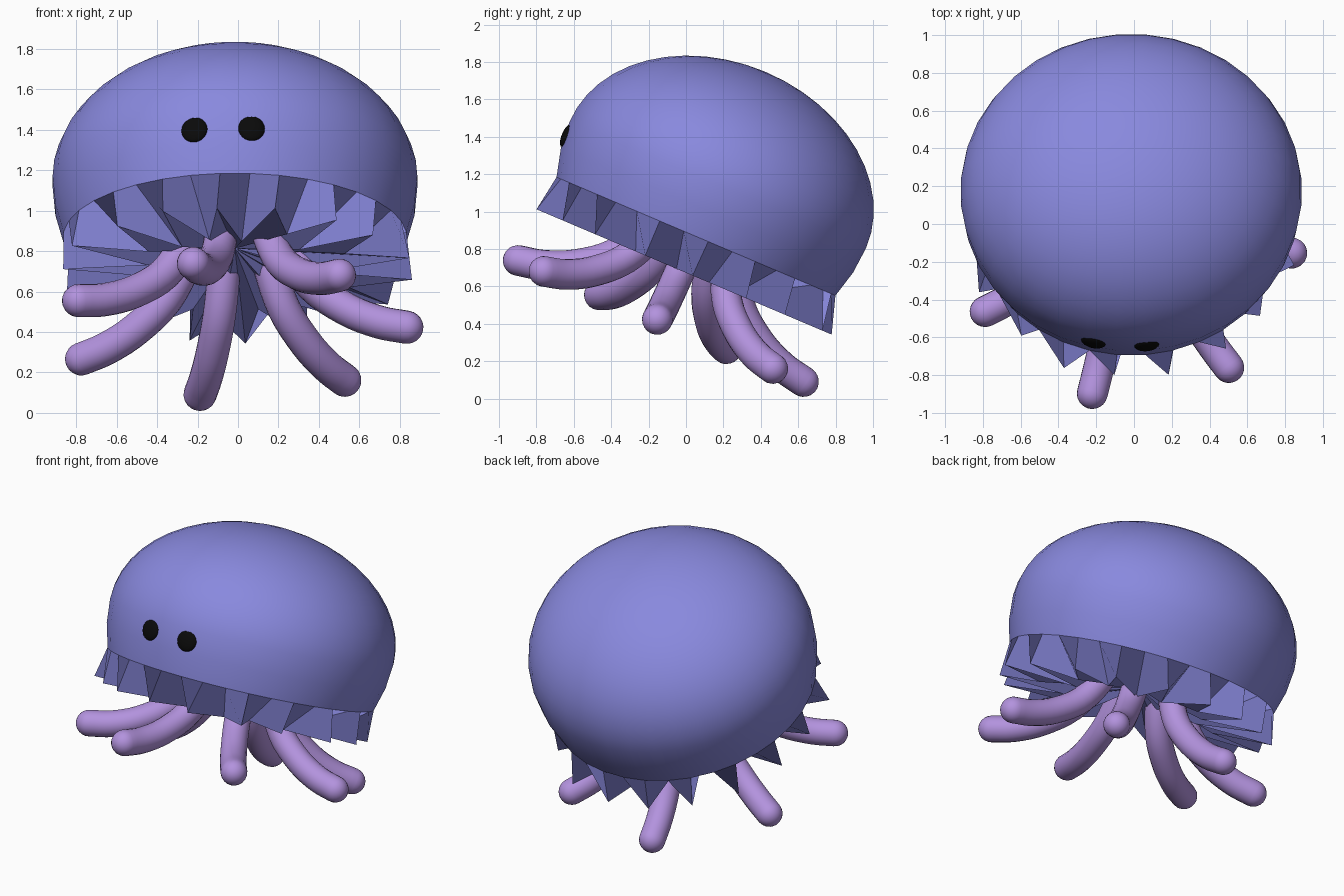
import bpy, bmesh, math, random
from mathutils import Matrix, Vector

if "Cube" in bpy.data.objects:
    bpy.data.objects.remove(bpy.data.objects["Cube"])

random.seed(4)
# The whole body leans back: local z is the bell axis
TILT = Matrix.Translation((-0.015, -0.267, 0.113)) @ Matrix.Rotation(math.radians(-23), 4, 'X')


def material(name, rgb):
    m = bpy.data.materials.new(name)
    m.diffuse_color = (*rgb, 1)
    m.use_nodes = True
    m.node_tree.nodes["Principled BSDF"].inputs["Base Color"].default_value = m.diffuse_color
    return m


BLUE = material("bell_blue", (0.25, 0.25, 0.73))
LILAC = material("tentacle_lilac", (0.45, 0.29, 0.73))
BLACK = material("eye_black", (0.003, 0.003, 0.003))


def finish(bm, name, mat, angle=40):
    bmesh.ops.recalc_face_normals(bm, faces=bm.faces)
    mesh = bpy.data.meshes.new(name)
    bm.to_mesh(mesh)
    bm.free()
    mesh.materials.append(mat)
    ob = bpy.data.objects.new(name, mesh)
    bpy.context.collection.objects.link(ob)
    ob.matrix_world = TILT
    bpy.ops.object.select_all(action='DESELECT')
    ob.select_set(True)
    bpy.context.view_layer.objects.active = ob
    bpy.ops.object.shade_smooth_by_angle(angle=math.radians(angle))
    return ob


def loft(bm, rings):
    """Bridge rings of points; a single-point ring closes an end as a fan."""
    loops = [[bm.verts.new(p) for p in ring] for ring in rings]
    for a, b in zip(loops, loops[1:]):
        n = max(len(a), len(b))
        for i in range(n):
            j = (i + 1) % n
            quad = [a[i % len(a)], a[j % len(a)], b[j % len(b)], b[i % len(b)]]
            bm.faces.new(list(dict.fromkeys(quad)))


# Bell: half ellipsoid, slightly narrowing wall, pleated rim and shallow underside
N, RX, RY = 36, 0.905, 0.865


def bell_ring(scale, z):
    ring = []
    for i in range(N):
        t = math.radians(-5 + 10 * i)
        ring.append((RX * scale * math.sin(t), -RY * scale * math.cos(t), z))
    return ring


rings = [[(0, 0, 1.775)]]
for k in range(1, 13):
    t = math.radians(7.5 * k)
    rings.append(bell_ring(math.sin(t), 1.12 + 0.655 * math.cos(t)))
rings += [bell_ring(0.985, 0.97), bell_ring(0.94, 0.82)]
rim = []
for i in range(N):
    t = math.radians(-5 + 10 * i + random.uniform(-2, 2))
    r = random.uniform(0.84, 0.9) if i % 2 == 0 else random.uniform(0.38, 0.62)
    rim.append((r * math.sin(t), -r * math.cos(t), 0.62))
rings += [rim, [(0, 0, 0.76)]]
bm = bmesh.new()
loft(bm, rings)
finish(bm, "bell", BLUE, 35)

# Tentacles: seven round-tipped tubes curling outwards (radius, height)
PATH = [(0.22, 0.95), (0.27, 0.75), (0.38, 0.56), (0.55, 0.43), (0.71, 0.36), (0.85, 0.33)]
R = 0.082


def smooth_path(pts, steps=4):
    p = [Vector(q) for q in pts]
    p = [2 * p[0] - p[1]] + p + [2 * p[-1] - p[-2]]
    out = []
    for a, b, c, d in zip(p, p[1:], p[2:], p[3:]):
        for s in range(steps):
            t = s / steps
            out.append(0.5 * (2 * b + (c - a) * t + (2 * a - 5 * b + 4 * c - d) * t * t
                              + (3 * b - a - 3 * c + d) * t ** 3))
    return out + [p[-2]]


def tentacle(name, degrees):
    pts = smooth_path(PATH)
    turn = Matrix.Rotation(math.radians(degrees), 3, 'Z')
    rings = []

    def ring(c, d, rad):
        n = Vector((-d.y, d.x))
        return [turn @ Vector((rad * math.cos(u), -(c.x + n.x * rad * math.sin(u)),
                               c.y + n.y * rad * math.sin(u)))
                for u in (2 * math.pi * i / 20 for i in range(20))]

    for i, c in enumerate(pts):
        d = (pts[min(i + 1, len(pts) - 1)] - pts[max(i - 1, 0)]).normalized()
        rings.append(ring(c, d, R))
    for k in range(1, 6):
        u = math.radians(15 * k)
        rings.append(ring(c + d * R * math.sin(u), d, R * math.cos(u)))
    tip = c + d * R
    start = pts[0]
    rings = [[turn @ Vector((0, -start.x, start.y))]] + rings + [[turn @ Vector((0, -tip.x, tip.y))]]
    bm = bmesh.new()
    loft(bm, rings)
    finish(bm, name, LILAC)


for i in range(7):
    tentacle(f"tentacle_{i + 1}", -14 + 360 / 7 * i)

# Eyes: flattened discs lying on the front of the bell
for name, deg in (("left_eye", -12.8), ("right_eye", 5.2)):
    t = math.radians(deg)
    pos = (RX * math.sin(t), -0.985 * RY * math.cos(t), 1.045)
    bm = bmesh.new()
    bmesh.ops.create_uvsphere(bm, u_segments=24, v_segments=12, radius=1,
                              matrix=Matrix.Translation(pos) @ Matrix.Rotation(t, 4, 'Z')
                              @ Matrix.Diagonal((0.066, 0.024, 0.066, 1)))
    finish(bm, name, BLACK)
